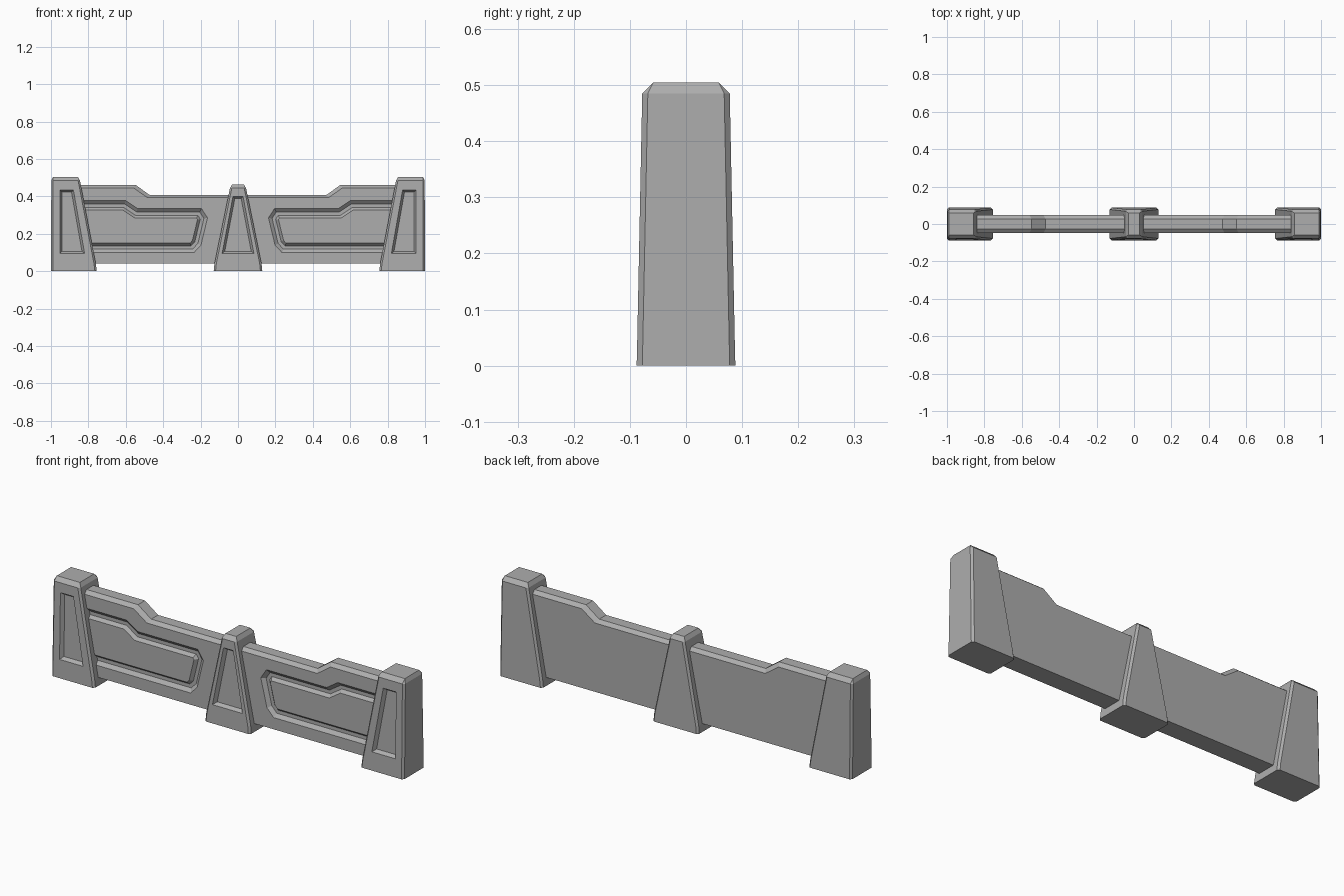
import bpy, bmesh

cube = bpy.data.objects.get("Cube")
if cube:
    bpy.data.objects.remove(cube, do_unlink=True)

GREY = (0.42, 0.42, 0.42, 1)
concrete = bpy.data.materials.new("concrete grey")
concrete.use_nodes = True
concrete.diffuse_color = GREY
bsdf = next(n for n in concrete.node_tree.nodes if n.type == 'BSDF_PRINCIPLED')
bsdf.inputs["Base Color"].default_value = GREY
bsdf.inputs["Roughness"].default_value = 0.8


def finish(bm, name, mirror=False):
    mesh = bpy.data.meshes.new(name)
    bm.to_mesh(mesh)
    bm.free()
    mesh.materials.append(concrete)
    obj = bpy.data.objects.new(name, mesh)
    bpy.context.collection.objects.link(obj)
    if mirror:
        obj.modifiers.new("Mirror", 'MIRROR')
    return obj


def inset(bm, face, width, depth):
    bm.normal_update()
    bmesh.ops.inset_individual(bm, faces=[face], thickness=width, depth=depth,
                               use_even_offset=True)


def build_post(name, sections, recess, mirror=False):
    """Tapered post with chamfered corners: sections are (z, x0, x1, half depth, chamfer)."""
    bm = bmesh.new()
    rings = []
    for z, x0, x1, y, c in sections:
        outline = [(x0 + c, -y), (x1 - c, -y), (x1, c - y), (x1, y - c),
                   (x1 - c, y), (x0 + c, y), (x0, y - c), (x0, c - y)]
        rings.append([bm.verts.new((px, py, z)) for px, py in outline])
    front = None
    for i, (low, high) in enumerate(zip(rings, rings[1:])):
        for j in range(8):
            k = (j + 1) % 8
            face = bm.faces.new((low[j], low[k], high[k], high[j]))
            if i == 1 and j == 0:
                front = face
    bm.faces.new(rings[0][::-1])
    bm.faces.new(rings[-1])
    bmesh.ops.remove_doubles(bm, verts=bm.verts[:], dist=0.0005)
    bmesh.ops.recalc_face_normals(bm, faces=bm.faces[:])

    # sunken front window, kept in the plane of the leaning face
    (za, ya), (zb, yb) = [(s[0], s[3]) for s in sections[1:3]]
    inset(bm, front, 0.02, 0)
    corners = sorted(front.verts, key=lambda v: v.co.z)
    corners = sorted(corners[:2], key=lambda v: v.co.x) + sorted(corners[2:], key=lambda v: v.co.x)
    for vert, (x, z) in zip(corners, recess):
        vert.co = (x, -(ya + (yb - ya) * (z - za) / (zb - za)), z)
    inset(bm, front, 0.012, -0.018)
    return finish(bm, name, mirror)


build_post("end_posts",
           [(0, 0.755, 1, 0.088, 0.01), (0.04, 0.76, 1, 0.087, 0.01),
            (0.485, 0.845, 0.998, 0.078, 0.01), (0.505, 0.857, 0.988, 0.058, 0)],
           [(0.82, 0.095), (0.953, 0.095), (0.88, 0.435), (0.953, 0.435)], True)

build_post("middle_post",
           [(0, -0.13, 0.13, 0.088, 0.01), (0.04, -0.126, 0.126, 0.087, 0.01),
            (0.445, -0.043, 0.043, 0.078, 0.01), (0.465, -0.03, 0.03, 0.058, 0)],
           [(-0.085, 0.095), (0.085, 0.095), (-0.027, 0.4), (0.027, 0.4)])


def build_wall():
    """Half wall with a stepped, chamfered top and a grooved front panel."""
    bm = bmesh.new()
    END = 0.9

    def row(points, y):
        return [bm.verts.new((x, y, z)) for x, z in points]

    shoulder = [(0, 0.393), (0.484, 0.393), (0.559, 0.446), (END, 0.446)]
    crest = [(0, 0.408), (0.473, 0.408), (0.548, 0.462), (END, 0.462)]
    base = [(0, 0.04), (END, 0.04)]
    panel_outline = [(END, 0.10), (0.235, 0.10), (0.198, 0.14), (0.163, 0.285),
                     (0.195, 0.335), (0.537, 0.335), (0.60, 0.377), (END, 0.377)]
    front_top, back_top = row(shoulder, -0.048), row(shoulder, 0.048)
    front_crest, back_crest = row(crest, -0.028), row(crest, 0.028)
    front_base, back_base = row(base, -0.048), row(base, 0.048)
    edge = row(panel_outline, -0.048)

    # front surround, panel, back and underside
    bm.faces.new(front_base + edge + front_top[::-1])
    panel = bm.faces.new(edge[::-1])
    bm.faces.new(back_base[::-1] + back_top)
    bm.faces.new((front_base[0], back_base[0], back_base[1], front_base[1]))
    # chamfered top strips
    for a, b in ((front_top, front_crest), (front_crest, back_crest), (back_crest, back_top)):
        for i in range(3):
            bm.faces.new((a[i], a[i + 1], b[i + 1], b[i]))
    # outer end inside the post
    bm.faces.new((front_base[1], back_base[1], back_top[3], back_crest[3],
                  front_crest[3], front_top[3], edge[-1], edge[0]))
    bmesh.ops.recalc_face_normals(bm, faces=bm.faces[:])

    # groove: sloped drop, flat floor, sloped rise to the plateau
    for width, depth in ((0.018, -0.016), (0.018, 0), (0.014, 0.016)):
        inset(bm, panel, width, depth)
    finish(bm, "wall", True)


build_wall()
